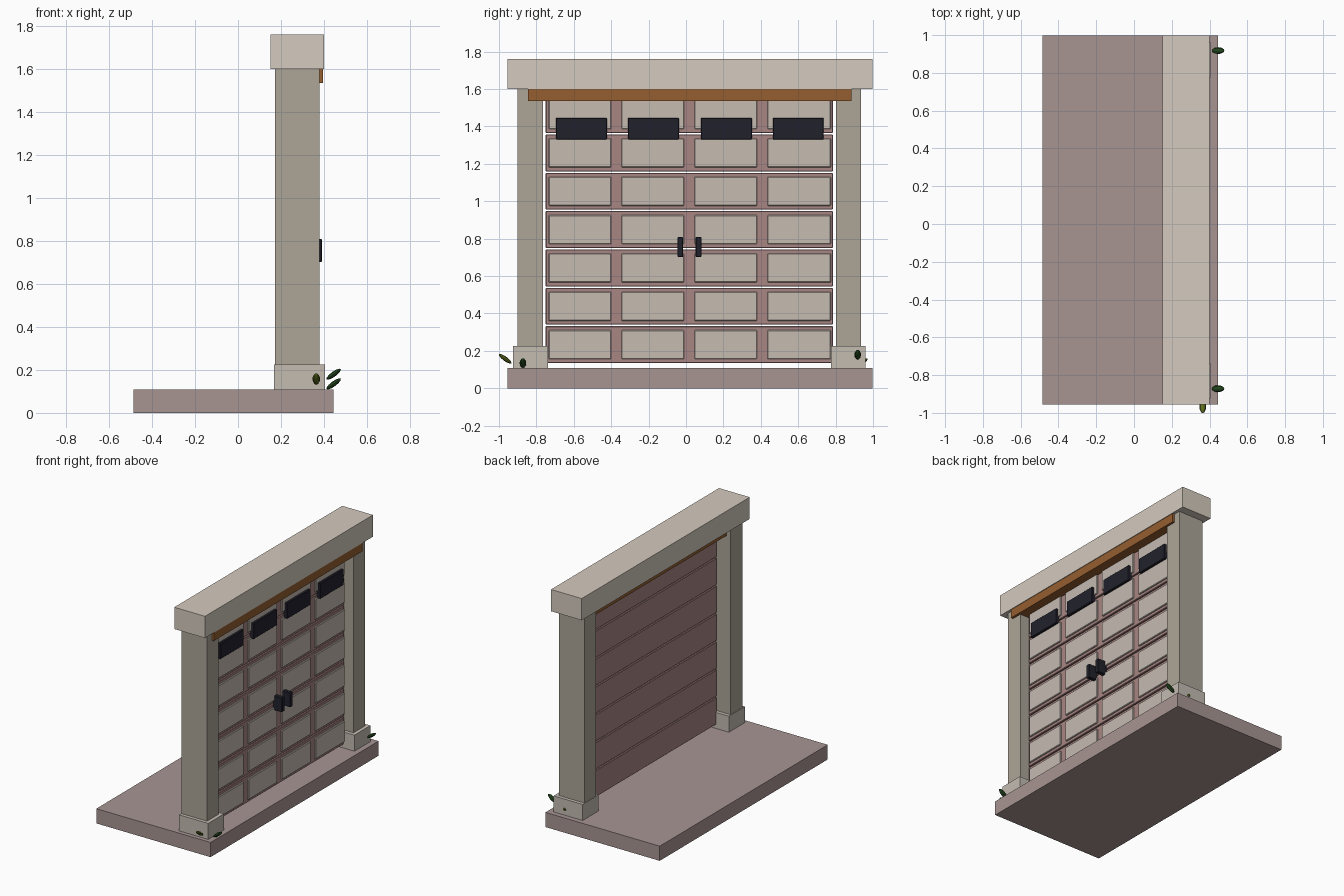
import bpy, bmesh, math
from mathutils import Matrix, Vector

if "Cube" in bpy.data.objects:
    bpy.data.objects.remove(bpy.data.objects["Cube"])


def material(name, r, g, b):
    m = bpy.data.materials.new(name)
    m.diffuse_color = (r ** 2.2, g ** 2.2, b ** 2.2, 1)
    m.use_nodes = True
    m.node_tree.nodes["Principled BSDF"].inputs["Base Color"].default_value = m.diffuse_color
    return m


SLAB = material("pink_stone", .65, .58, .57)
STONE = material("grey_stone", .67, .64, .59)
PALE = material("pale_stone", .83, .79, .74)
FOOT = material("foot_stone", .76, .73, .69)
WOOD = material("wood", .58, .37, .20)
FRAME = material("door_frame", .65, .52, .51)
PANEL = material("door_panel", .77, .73, .69)
DARK = material("dark", .15, .15, .19)
GREEN = material("leaf_green", .16, .29, .14)
OLIVE = material("leaf_olive", .36, .42, .14)


def finish(bm, name, mat):
    me = bpy.data.meshes.new(name)
    bm.to_mesh(me)
    bm.free()
    me.materials.append(mat)
    ob = bpy.data.objects.new(name, me)
    bpy.context.collection.objects.link(ob)
    return ob


def box(name, x, y, z, mat, bevel=0):
    """Box from (min, max) ranges on each axis."""
    bm = bmesh.new()
    bmesh.ops.create_cube(bm, size=1)
    for v in bm.verts:
        v.co = Vector([(r[0] + r[1]) / 2 + c * (r[1] - r[0])
                       for r, c in zip((x, y, z), v.co)])
    ob = finish(bm, name, mat)
    if bevel:
        mod = ob.modifiers.new("bevel", 'BEVEL')
        mod.width = bevel
        mod.segments = 1
    return ob


def leaf(name, loc, heading, tilt, mat, length=.082):
    bm = bmesh.new()
    bmesh.ops.create_uvsphere(bm, u_segments=8, v_segments=6, radius=.5)
    # sphere poles become the leaf tips
    bm.transform(Matrix.Translation(loc)
                 @ Matrix.Rotation(heading, 4, 'Z')
                 @ Matrix.Rotation(-tilt, 4, 'Y')
                 @ Matrix.Diagonal((length, .036, .024, 1))
                 @ Matrix.Rotation(math.pi / 2, 4, 'Y'))
    return finish(bm, name, mat)


# slab, lintel and wooden trim
box("base_slab", (-.485, .445), (-.955, .998), (0, .108), SLAB)
box("lintel", (.15, .40), (-.955, .998), (1.60, 1.76), PALE)
box("wood_trim", (.205, .395), (-.845, .885), (1.535, 1.602), WOOD)

# pillars mirrored about the door centre
CY = .018
for side, tag in ((-1, "left"), (1, "right")):
    def span(a, b):
        return tuple(sorted((CY + side * a, CY + side * b)))
    box("pillar_" + tag, (.172, .378), span(.783, .918), (.20, 1.602), STONE)
    box("pillar_foot_" + tag, (.168, .405), span(.757, .943), (.106, .226), FOOT)

# sectional door: seven slats, each with four raised panels
COLS = ((-.735, -.40), (-.345, -.01), (.045, .38), (.435, .775))
PITCH = .205
for i in range(7):
    z = .135 + i * PITCH
    box(f"door_section_{i}", (.275, .317), (-.75, .785), (z, z + PITCH - .008), FRAME, .003)
    for j, c in enumerate(COLS):
        box(f"door_panel_{i}_{j}", (.30, .327), c, (z + .021, z + .176), PANEL, .004)

# windows
for j, y in enumerate((-.695, -.31, .08, .464)):
    box(f"window_{j}", (.31, .345), (y, y + .272), (1.33, 1.446), DARK, .003)

# handles
for y, tag in ((-.045, "left"), (.052, "right")):
    box("handle_" + tag, (.315, .39), (y, y + .03), (.702, .808), DARK, .003)

# leaves by the pillar feet
leaf("leaf_front_left", (.445, -.872, .135), 0, math.radians(36), GREEN)
leaf("leaf_front_right", (.445, .918, .18), 0, math.radians(36), GREEN)
leaf("leaf_side_left", (.364, -.967, .158), -math.pi / 2, math.radians(36), OLIVE)
leaf("leaf_side_right", (.315, .937, .135), math.pi / 2, math.radians(36), OLIVE)
